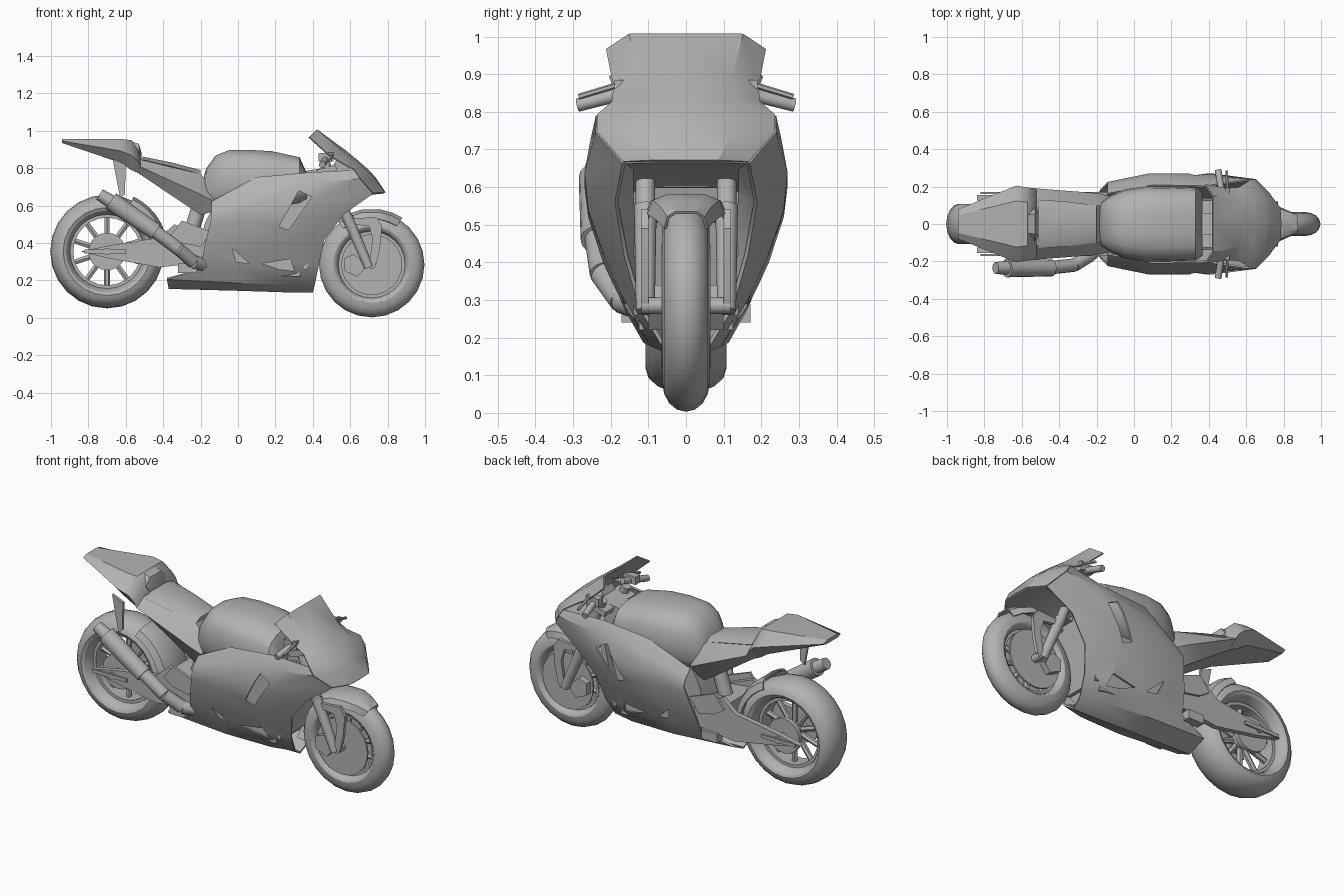
import bpy, bmesh
from math import sin, cos, pi, radians, copysign
from mathutils import Vector

cube = bpy.data.objects.get("Cube")
if cube:
    bpy.data.objects.remove(cube, do_unlink=True)

grey = bpy.data.materials.new("plain grey")
grey.use_nodes = True
grey.diffuse_color = (.45, .45, .45, 1)
for node in grey.node_tree.nodes:
    if node.type == 'BSDF_PRINCIPLED':
        node.inputs["Base Color"].default_value = grey.diffuse_color
parts = []


def finish(name, bm, mirror=False, thick=0):
    bmesh.ops.remove_doubles(bm, verts=bm.verts, dist=.0001)
    bmesh.ops.recalc_face_normals(bm, faces=bm.faces)
    mesh = bpy.data.meshes.new(name)
    bm.to_mesh(mesh)
    bm.free()
    mesh.materials.append(grey)
    obj = bpy.data.objects.new(name, mesh)
    bpy.context.scene.collection.objects.link(obj)
    if mirror:
        mod = obj.modifiers.new("mirror", 'MIRROR')
        mod.use_axis = (False, True, False)
    if thick:
        mod = obj.modifiers.new("thickness", 'SOLIDIFY')
        mod.thickness = thick
        mod.offset = 0
    parts.append(obj)
    return obj


def grid(name, rows, wrap_rows=False, wrap_cols=False, caps=False, **options):
    """Skin a table of points, closing it either way on request."""
    bm = bmesh.new()
    table = [[bm.verts.new(p) for p in row] for row in rows]
    n, m = len(table), len(table[0])
    for i in range(n if wrap_rows else n - 1):
        for j in range(m if wrap_cols else m - 1):
            k, l = (i + 1) % n, (j + 1) % m
            bm.faces.new((table[i][j], table[i][l], table[k][l], table[k][j]))
    if caps:
        bm.faces.new(table[0])
        bm.faces.new(table[-1])
    return finish(name, bm, **options)


def loft(name, section, stations):
    """Stretch one unit section over stations of x, half width, low z, high z."""
    rows = [[(x, y * w, lo + z * (hi - lo)) for y, z in section]
            for x, w, lo, hi in stations]
    return grid(name, rows, wrap_cols=True, caps=True)


def prism(name, outline, y0, y1, mirror=True):
    """Side outline of x, z points, extruded across y."""
    rows = [[(x, y, z) for x, z in outline] for y in (y0, y1)]
    return grid(name, rows, wrap_cols=True, caps=True, mirror=mirror)


def tube(name, a, b, r, r2=None, sides=12, mirror=False):
    a, b = Vector(a), Vector(b)
    bm = bmesh.new()
    bmesh.ops.create_cone(bm, cap_ends=True, segments=sides, radius1=r,
                          radius2=r if r2 is None else r2, depth=(b - a).length)
    turn = Vector((0, 0, 1)).rotation_difference(b - a)
    for v in bm.verts:
        v.co = turn @ v.co + (a + b) / 2
    return finish(name, bm, mirror)


def arc(centre, degrees, profile):
    """Profile of radius, y points placed at one angle about an axle."""
    a = radians(degrees)
    return [(centre[0] + r * cos(a), y, centre[1] + r * sin(a)) for r, y in profile]


def guard(name, centre, radius, drop, stations):
    """Arched mudguard whose half width follows stations of angle, width."""
    rows = [arc(centre, a, [(radius - drop, -w), (radius - drop * .3, -w * .85),
                            (radius, -w * .5), (radius, w * .5),
                            (radius - drop * .3, w * .85), (radius - drop, w)])
            for a, w in stations]
    return grid(name, rows, thick=.008)


def wheel(side, centre, outer, mid, inner, half):
    def ring(name, profile):
        grid(side + name, [arc(centre, k * 15, profile) for k in range(24)],
             wrap_rows=True, wrap_cols=True)

    # Tyre with a tall crown and shallow bead
    turns = [2 * pi * k / 16 for k in range(16)]
    ring("_tyre", [(mid + (outer - mid if cos(t) > 0 else mid - inner) * cos(t),
                    half * sin(t)) for t in turns])
    w = half * .45
    ring("_rim", [(inner + .01, -w), (inner + .01, w), (inner - .012, w), (inner - .012, -w)])
    x, z = centre
    tube(side + "_hub", (x, -w, z), (x, w, z), .05, sides=20)
    for k in range(10):
        a = 2 * pi * (k + .5) / 10
        tube(side + "_spoke", (x + .04 * cos(a), 0, z + .04 * sin(a)),
             (x + inner * cos(a), 0, z + inner * sin(a)), .016, sides=6)


# Wheels, brake discs and axles
front, rear = (.715, .285), (-.7, .355)
wheel("front", front, .282, .205, .175, .063)
wheel("rear", rear, .304, .235, .193, .108)
fx, fz = front
rx, rz = rear
tube("front_brake_disc", (fx, .055, fz), (fx, .065, fz), .163, sides=24, mirror=True)
tube("front_axle", (fx, -.12, fz), (fx, .12, fz), .022)
tube("rear_hub_disc", (rx, .075, rz), (rx, .1, rz), .1, sides=20, mirror=True)
tube("rear_axle", (rx, -.165, rz), (rx, .165, rz), .02)
prism("brake_caliper", [(.57, .25), (.64, .22), (.69, .28), (.62, .34), (.57, .32)], .06, .1)

# Front mudguard with its side legs
guard("front_mudguard", front, .295, .05,
      [(57, .055), (68, .075), (82, .1), (100, .106), (115, .106), (128, .1)])
prism("mudguard_leg", [(.6, .53), (.74, .54), (.77, .49), (.76, .38), (.74, .29),
                       (.7, .29), (.72, .42), (.7, .49), (.62, .5)], .1, .12)

# Fork, clamps and handlebars
tube("fork_upper", (.46, .108, .84), (.6, .108, .5), .026, mirror=True)
tube("fork_lower", (.58, .108, .55), (.7, .108, .27), .03, .025, mirror=True)
prism("fork_clamp", [(.42, .79), (.52, .82), (.53, .79), (.43, .76)], -.14, .14, False)
prism("steering_head", [(.33, .62), (.33, .78), (.45, .8), (.52, .6)], -.06, .06, False)
tube("handlebar", (.48, .1, .865), (.45, .288, .818), .018, mirror=True)
tube("brake_lever", (.5, .17, .875), (.495, .285, .84), .008, sides=6, mirror=True)
prism("lever_mount", [(.43, .835), (.43, .88), (.51, .885), (.51, .835)], .15, .19)
prism("instruments", [(.5, .8), (.53, .85), (.6, .81), (.58, .74)], -.08, .08, False)

# Side fairing, from keel to shoulder
fairing = grid("side_fairing", [
    [(-.37, 0, .16), (0, 0, .15), (.3, 0, .14), (.4, 0, .14)],
    [(-.38, .1, .21), (0, .11, .19), (.28, .09, .18), (.41, .06, .18)],
    [(-.2, .14, .26), (0, .155, .27), (.28, .15, .28), (.43, .12, .28)],
    [(-.18, .18, .38), (.02, .215, .4), (.28, .21, .41), (.46, .16, .42)],
    [(-.15, .21, .5), (.05, .255, .52), (.33, .255, .54), (.57, .185, .56)],
    [(-.14, .22, .54), (.08, .265, .6), (.42, .265, .64), (.72, .165, .665)],
    [(-.14, .2, .58), (.1, .25, .67), (.42, .25, .72), (.65, .235, .745)],
    [(-.14, .16, .62), (.1, .205, .75), (.38, .2, .775), (.62, .235, .788)],
], mirror=True, thick=.01)
grid("fairing_inner_lip", [
    [(.41, .06, .18), (.35, .04, .2)], [(.43, .12, .28), (.36, .1, .28)],
    [(.46, .16, .42), (.38, .125, .42)], [(.57, .185, .56), (.46, .14, .57)],
    [(.72, .165, .665), (.6, .13, .65)]], mirror=True)

# Openings in the fairing
cutters = []
for outline in ([(.22, .49), (.27, .47), (.395, .645), (.325, .68)],
                [(.13, .29), (.28, .315), (.3, .25), (.22, .26)],
                [(-.03, .37), (.06, .29), (-.01, .3)]):
    cutter = prism("vent_cutter", outline, .09, .4)
    cutter.hide_render = True
    cut = fairing.modifiers.new("vent", 'BOOLEAN')
    cut.object, cut.solver = cutter, 'EXACT'
    cutters.append(cutter)

# Nose and windscreen
grid("windscreen_cowl", [
    [(.42, 0, 1.005), (.42, .15, 1.005), (.38, .21, .965)],
    [(.57, 0, .895), (.56, .12, .885), (.49, .19, .865)],
    [(.64, 0, .838), (.63, .13, .83), (.56, .195, .825)],
    [(.7, 0, .785), (.69, .14, .78), (.62, .235, .79)],
    [(.735, 0, .745), (.73, .12, .74), (.65, .235, .745)],
    [(.785, 0, .67), (.78, .085, .67), (.72, .165, .667)],
], mirror=True, thick=.008)
grid("nose_underside", [
    [(.78, 0, .668), (.775, .085, .668), (.72, .16, .665)],
    [(.64, 0, .655), (.64, .08, .655), (.62, .14, .65)],
    [(.5, 0, .6), (.5, .08, .6), (.5, .14, .59)]], mirror=True, thick=.006)

# Engine and radiator inside the fairing
prism("engine", [(-.22, .25), (.33, .22), (.35, .4), (.4, .55), (.42, .7), (-.12, .62),
                 (-.18, .5)], -.125, .125, False)
prism("radiator", [(.35, .26), (.37, .26), (.46, .62), (.43, .62)], -.14, .14, False)

# Fuel tank with a rounded section
oval = []
for k in range(18):
    c, s = cos(2 * pi * k / 18), sin(2 * pi * k / 18)
    oval.append((copysign(abs(c) ** .7, c), .5 + .5 * copysign(abs(s) ** .7, s)))
loft("fuel_tank", oval, [
    (-.195, .09, .6, .71), (-.17, .12, .59, .8), (-.12, .155, .58, .87), (-.05, .185, .57, .898),
    (.06, .202, .57, .9), (.18, .2, .57, .893), (.33, .195, .6, .86), (.365, .17, .62, .78)])

# Tail, seat pad and seat hump
keel = [(-.7, 0), (-1, .5), (-.6, 1), (.6, 1), (1, .5), (.7, 0)]
loft("tail", keel, [
    (-.94, .08, .935, .957), (-.63, .205, .83, .957), (-.57, .195, .79, .95),
    (-.535, .192, .775, .9), (-.52, .19, .765, .85), (-.2, .165, .55, .77), (-.13, .15, .57, .68)])
loft("seat_pad", keel, [(-.51, .13, .83, .862), (-.36, .12, .79, .832), (-.2, .1, .75, .79)])
loft("seat_bolster", keel, [(-.57, .08, .88, .945), (-.53, .09, .85, .93), (-.515, .07, .84, .88)])

# Swingarm, rear shock and hugger
prism("swingarm", [(-.84, .355), (-.7, .385), (-.42, .43), (-.34, .5), (-.16, .43),
                   (-.16, .3), (-.42, .27), (-.7, .32)], .125, .155)
prism("swingarm_bridge", [(-.36, .3), (-.36, .46), (-.2, .44), (-.2, .3)], -.13, .13, False)
prism("axle_adjuster", [(-.82, .345), (-.82, .365), (-.6, .365), (-.6, .345)], .16, .17)
tube("rear_shock", (-.28, 0, .36), (-.2, 0, .62), .04)
guard("rear_hugger", rear, .322, .05, [(a, .115) for a in range(10, 66, 9)])

# Footrest brackets
prism("footrest_bracket", [(-.36, .44), (-.3, .52), (-.14, .46), (-.2, .38), (-.3, .4)], .155, .17)
prism("footrest", [(-.32, .24), (-.32, .29), (-.22, .29), (-.22, .24)], .12, .172)

# Exhaust and hanger on the right side
path = [(-.17, -.11, .28), (-.24, -.17, .3), (-.32, -.22, .37), (-.46, -.235, .475)]
for a, b in zip(path, path[1:]):
    tube("exhaust_pipe", a, b, .036)
tube("silencer", (-.44, -.235, .46), (-.68, -.235, .625), .045, .05, sides=16)
tube("silencer_tip", (-.66, -.235, .61), (-.74, -.235, .66), .038, .032, sides=12)
prism("exhaust_hanger", [(-.67, .85), (-.6, .82), (-.605, .66), (-.63, .64)], -.2, -.185, False)

# Bake modifiers, then shade with sharp creases kept
bpy.ops.object.select_all(action='DESELECT')
solid = [p for p in parts if p not in cutters]
for p in solid:
    p.select_set(True)
bpy.context.view_layer.objects.active = solid[0]
bpy.ops.object.convert(target='MESH')
bpy.ops.object.shade_smooth_by_angle(angle=radians(32))
for c in cutters:
    bpy.data.objects.remove(c, do_unlink=True)
